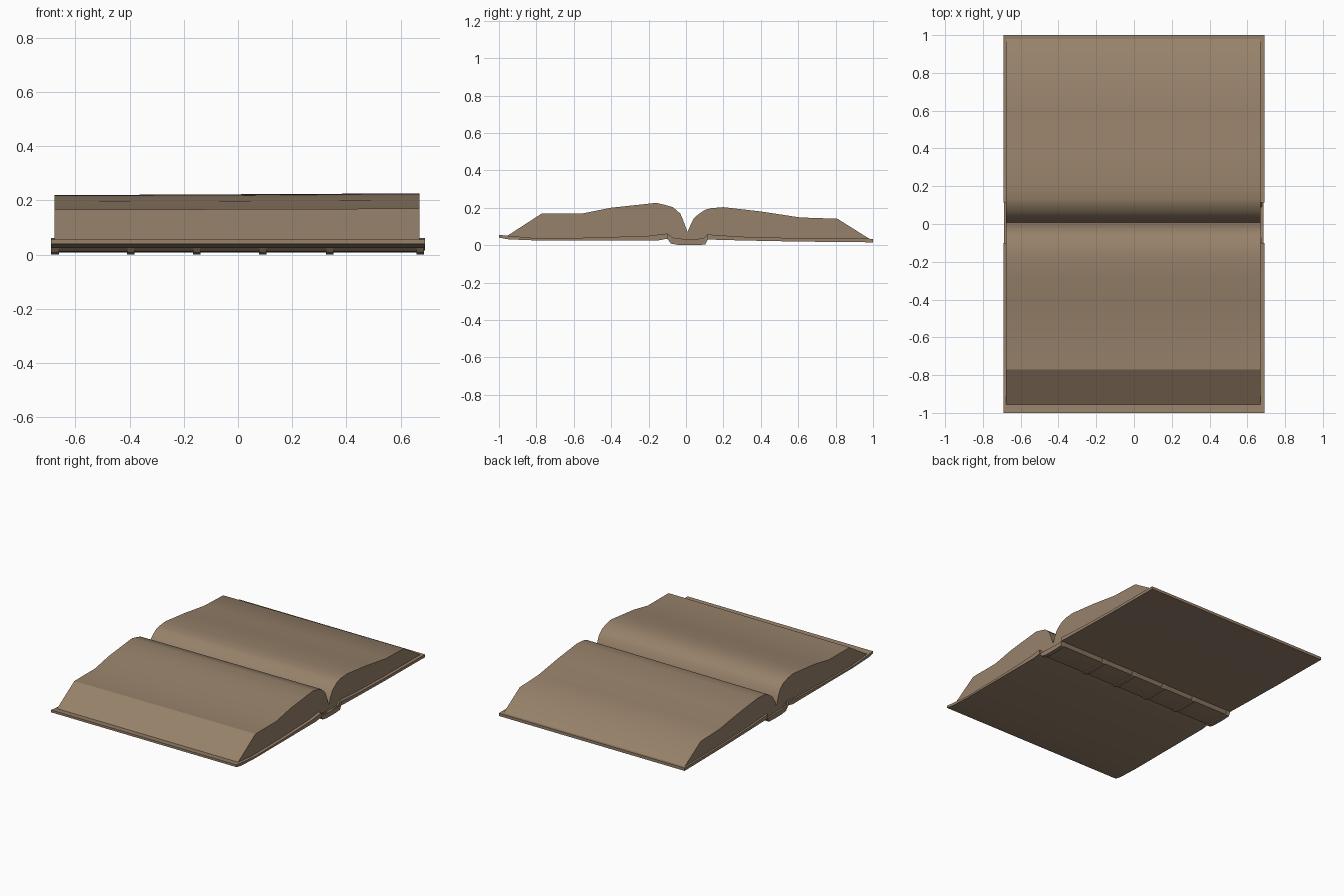
import bpy, bmesh, math

if "Cube" in bpy.data.objects:
    bpy.data.objects.remove(bpy.data.objects["Cube"])

leather = bpy.data.materials.new("aged_brown")
leather.diffuse_color = (0.31, 0.222, 0.145, 1)
leather.use_nodes = True
leather.node_tree.nodes["Principled BSDF"].inputs["Base Color"].default_value = leather.diffuse_color


def extrude(name, profile, x0, x1, left_scale=1.0, left_inset=0.0):
    """Closed (y, z) profile extruded along x; the x0 end may be slightly lower."""
    bm = bmesh.new()
    ends = []
    for x, s in ((x0, left_scale), (x1, 1.0)):
        # only the raised part of the profile is scaled
        ends.append([bm.verts.new((x, y, z if z < 0.07 else 0.06 + (z - 0.06) * s))
                     for y, z in profile])
    a, b = ends
    n = len(profile)
    for i in range(n):
        j = (i + 1) % n
        bm.faces.new((a[i], a[j], b[j], b[i]))
    caps = [bm.faces.new(a), bm.faces.new(b[::-1])]
    bmesh.ops.recalc_face_normals(bm, faces=bm.faces)
    bmesh.ops.triangulate(bm, faces=caps)
    me = bpy.data.meshes.new(name)
    bm.to_mesh(me)
    bm.free()
    me.materials.append(leather)
    ob = bpy.data.objects.new(name, me)
    bpy.context.collection.objects.link(ob)
    bpy.ops.object.select_all(action='DESELECT')
    ob.select_set(True)
    bpy.context.view_layer.objects.active = ob
    bpy.ops.object.shade_smooth_by_angle(angle=math.radians(30))
    return ob


# Upper outlines of the cover boards and spine
front_top = [(-1, .055), (-.95, .050), (-.8, .037), (-.5, .040), (-.2, .050), (-.1, .062)]
spine_top = [(-.1, .062), (-.07, .040), (0, .031), (.09, .035), (.115, .057)]
back_top = [(.115, .057), (.3, .045), (.6, .037), (1, .034)]

# Cover boards
extrude("front_cover_board", front_top + [(-.1, .034), (-.15, .025), (-.8, .025),
                                          (-.95, .031), (-1, .040)], -.69, .69)
extrude("back_cover_board", back_top + [(1, .015), (.6, .019), (.3, .025), (.115, .030)],
        -.69, .69)

# Recessed spine joining the boards
extrude("spine", spine_top + [(.115, .030), (.1, .009), (.05, .007), (-.04, .008),
                              (-.075, .012), (-.1, .034)], -.678, .678)

# Raised bands across the outside of the spine
band = [(-.1, .034), (-.08, .008), (-.04, .001), (.05, .0), (.103, .003), (.117, .030),
        (.09, .030), (-.07, .034)]
for i, x in enumerate((-.675, -.395, -.152, .092, .338, .672)):
    extrude(f"spine_band_{i + 1}", band, x - .014, x + .014)

# Open page blocks: curved tops dipping to the gutter, slanted fore edges
front_pages = [(-.955, .050), (-.77, .17), (-.55, .17), (-.4, .2), (-.27, .214), (-.16, .226),
               (-.12, .217), (-.07, .203), (-.03, .168), (-.01, .12), (.008, .069)]
back_pages = [(.008, .069), (.025, .11), (.043, .145), (.07, .168), (.1, .188), (.13, .197),
              (.2, .203), (.4, .18), (.61, .148), (.81, .141), (.98, .034)]
extrude("page_block", front_pages + back_pages[1:] + back_top[2:0:-1]
        + spine_top[::-1] + front_top[4:1:-1], -.677, .669, left_scale=0.96)
